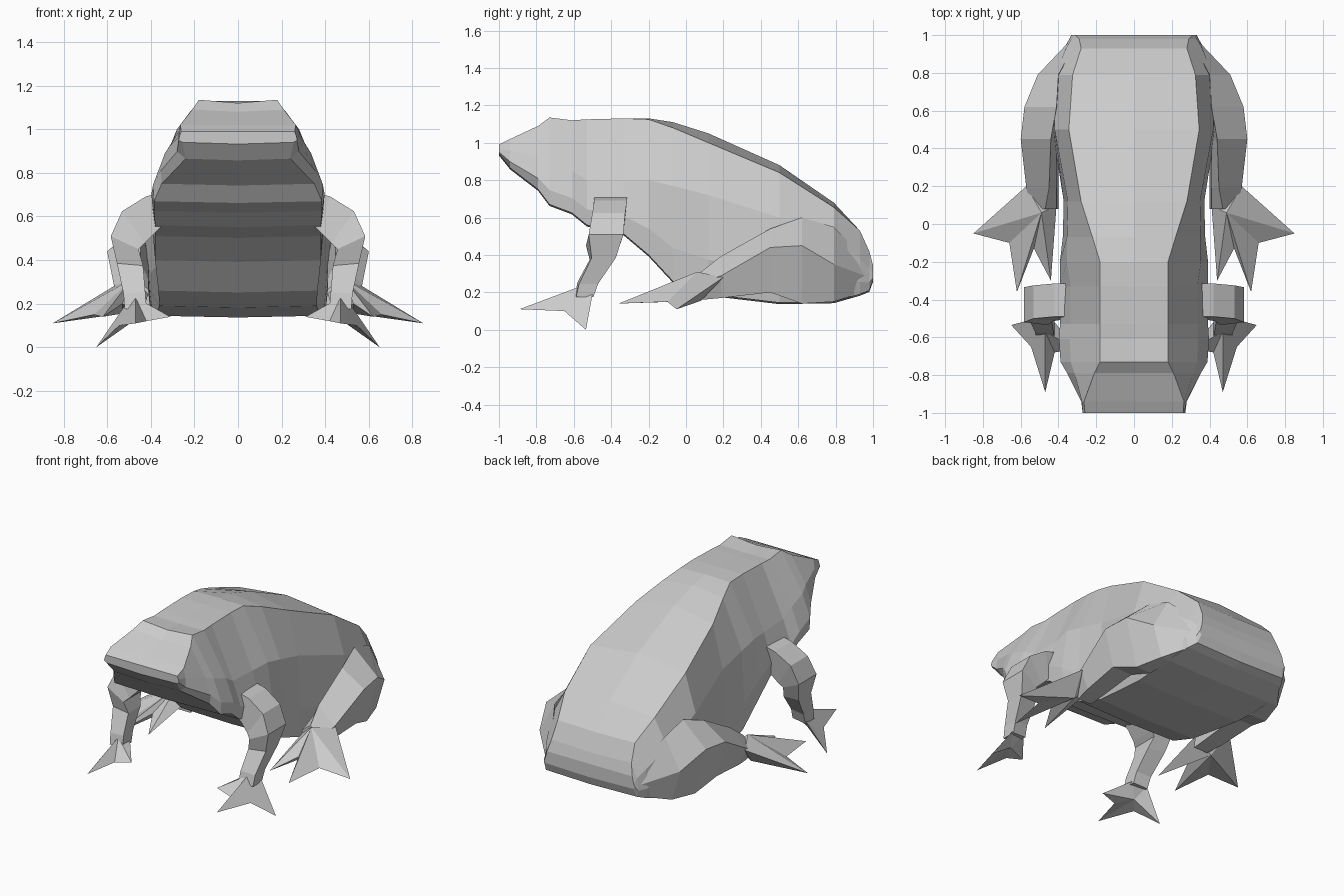
import bpy, bmesh
from math import cos, sin, radians
from mathutils import Vector


def finish(name, bm, mirror=False):
    bmesh.ops.recalc_face_normals(bm, faces=bm.faces)
    mesh = bpy.data.meshes.new(name)
    bm.to_mesh(mesh)
    bm.free()
    ob = bpy.data.objects.new(name, mesh)
    bpy.context.collection.objects.link(ob)
    if mirror:
        ob.modifiers.new("Mirror", 'MIRROR').use_mirror_merge = False
    return ob


def loft(name, rings, mirror=False):
    bm = bmesh.new()
    loops = [[bm.verts.new(p) for p in r] for r in rings]
    n = len(loops[0])
    for a, b in zip(loops, loops[1:]):
        for i in range(n):
            j = (i + 1) % n
            bm.faces.new((a[i], a[j], b[j], b[i]))
    bm.faces.new(loops[0])
    bm.faces.new(loops[-1])
    return finish(name, bm, mirror)


def webbed_foot(name, top, bottom, rim):
    """Pointed fan of toes, closed between an upper and a lower apex."""
    bm = bmesh.new()
    t, b = bm.verts.new(top), bm.verts.new(bottom)
    vs = [bm.verts.new(p) for p in rim]
    for i, v in enumerate(vs):
        w = vs[(i + 1) % len(vs)]
        bm.faces.new((t, v, w))
        bm.faces.new((b, w, v))
    return finish(name, bm, True)


# Body and head: y, top centre z, top edge (x, z), flank (x, z), belly edge (x, z)
sections = [
    (-1.0, .99, .26, .99, .268, .968, .255, .94),
    (-.94, 1.02, .265, 1.02, .275, .96, .24, .865),
    (-.79, 1.08, .21, 1.09, .315, .92, .35, .75),
    (-.73, 1.12, .18, 1.135, .335, .89, .385, .67),
    (-.61, 1.115, .18, 1.12, .34, .85, .385, .625),
    (-.53, 1.12, .18, 1.125, .335, .80, .38, .56),
    (-.33, 1.13, .18, 1.13, .335, .79, .38, .51),
    (-.20, 1.13, .18, 1.125, .355, .80, .38, .40),
    (-.07, 1.11, .22, 1.08, .355, .77, .365, .26),
    (.12, 1.05, .28, 1.0, .35, .72, .36, .19),
    (.50, .88, .345, .84, .42, .60, .38, .145),
    (.79, .68, .325, .655, .42, .48, .40, .15),
    (.93, .525, .28, .53, .36, .38, .36, .19),
    (.98, .41, .29, .42, .33, .33, .33, .21),
    (1.0, .345, .31, .345, .32, .30, .315, .265),
]
rings = []
for y, zc, tx, tz, mx, mz, bx, bz in sections:
    bulge = .012 if y > -.7 else .004
    half = [(tx, tz), (mx, mz), (max(mx, bx) + bulge, mz * .35 + bz * .65), (bx, bz)]
    rings.append([(0, y, zc)] + [(x, y, z) for x, z in half]
                 + [(0, y, bz - .008)] + [(-x, y, z) for x, z in half[::-1]])
loft("body", rings)

# Folded hind legs: y, upper edge (x, z), outer ridge (x, z), lower edge (x, z)
thigh = [
    (.98, .30, .36, .33, .28, .31, .21),
    (.79, .40, .55, .51, .35, .45, .15),
    (.62, .41, .60, .58, .45, .50, .14),
    (.45, .44, .54, .60, .44, .54, .20),
    (.19, .45, .395, .57, .29, .52, .17),
    (.08, .47, .31, .54, .25, .50, .16),
]
loft("hind_leg", [[(ux, y, uz), (ox, y, oz), (lx, y, lz),
                   (min(ux, .42) - .02, y, lz), (min(ux, .42) - .01, y, (uz + lz) / 2 + .03)]
                  for y, ux, uz, ox, oz, lx, lz in thigh], True)
webbed_foot("hind_foot", (.49, .06, .31), (.53, .08, .155), [
    (.57, .20, .28), (.85, -.05, .11), (.66, -.10, .15), (.62, -.36, .14),
    (.53, -.13, .20), (.44, -.30, .15), (.41, .10, .25)])

# Front legs: centre, half depth in y, half thickness, tilt of the section in degrees
arm = [
    ((.33, -.41, .645), .095, .07, 90),
    ((.40, -.41, .61), .095, .085, 75),
    ((.48, -.42, .55), .095, .09, 55),
    ((.52, -.435, .48), .10, .07, 25),
    ((.495, -.445, .38), .07, .06, 5),
    ((.475, -.525, .25), .055, .05, -5),
    ((.47, -.545, .18), .05, .05, -5),
]
rings = []
for c, dy, dt, tilt in arm:
    side = Vector((cos(radians(tilt)), 0, sin(radians(tilt)))) * dt
    depth = Vector((0, dy, 0))
    c = Vector(c)
    rings.append([c + side - depth * .85, c + side + depth,
                  c - side + depth * .8, c - side - depth])
loft("front_leg", rings, True)
webbed_foot("front_foot", (.47, -.57, .23), (.48, -.57, .12), [
    (.52, -.50, .19), (.65, -.535, .0), (.545, -.65, .10), (.47, -.89, .11),
    (.42, -.68, .12), (.31, -.66, .14), (.42, -.52, .20)])
